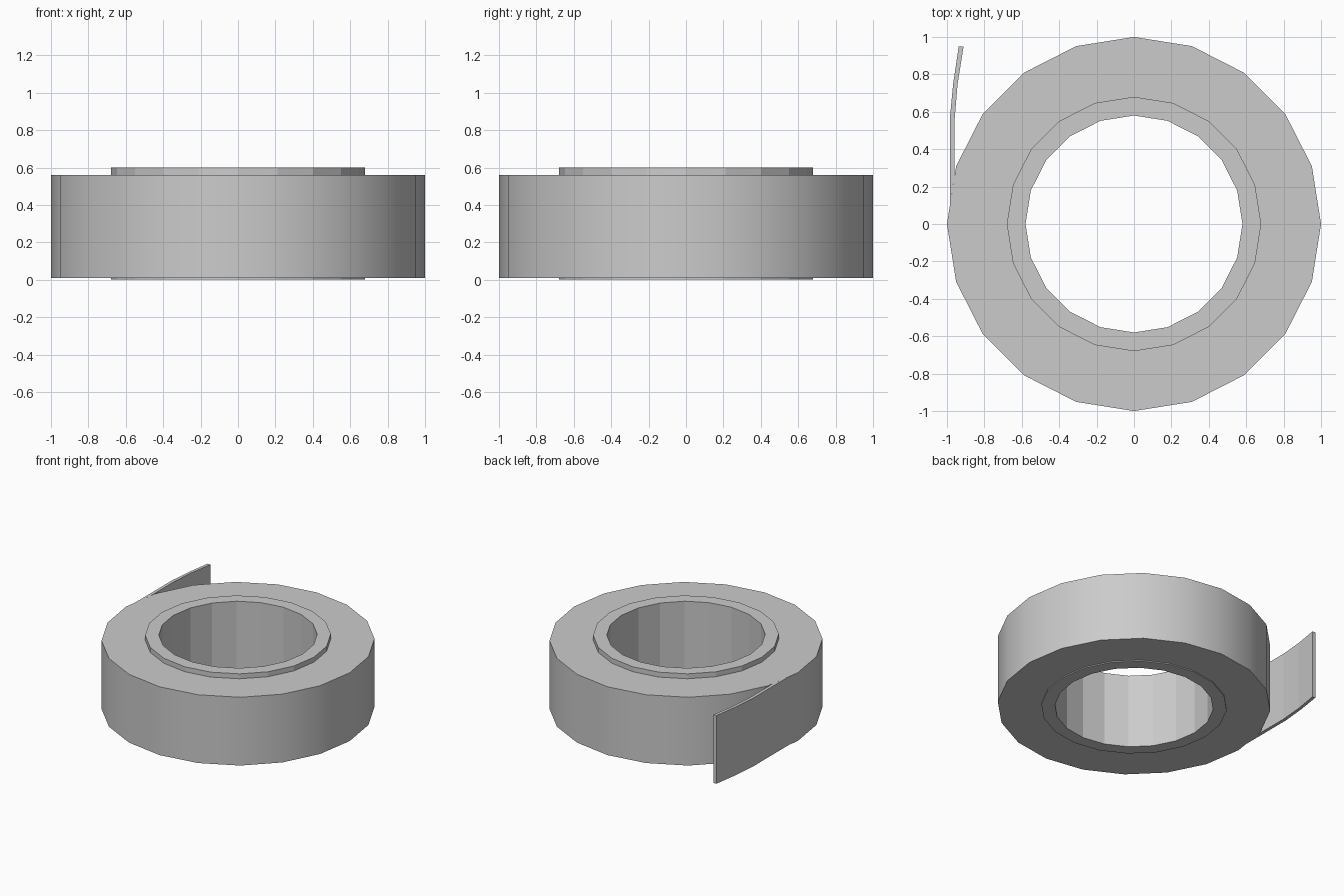
import bpy, bmesh
from math import sin, cos, pi, radians

if "Cube" in bpy.data.objects:
    bpy.data.objects.remove(bpy.data.objects["Cube"])

SIDES = 20
Z0, Z1 = 0.008, 0.56


def make_object(name, bm):
    bmesh.ops.recalc_face_normals(bm, faces=bm.faces[:])
    mesh = bpy.data.meshes.new(name)
    bm.to_mesh(mesh)
    bm.free()
    obj = bpy.data.objects.new(name, mesh)
    bpy.context.collection.objects.link(obj)
    return obj


def ring(name, inner, outer, bottom, top):
    """Square-section low-poly ring."""
    bm = bmesh.new()
    profile = [(inner, bottom), (outer, bottom), (outer, top), (inner, top)]
    loops = []
    for i in range(SIDES):
        a = 2 * pi * i / SIDES
        loops.append([bm.verts.new((r * cos(a), r * sin(a), z)) for r, z in profile])
    for i in range(SIDES):
        a, b = loops[i], loops[(i + 1) % SIDES]
        for k in range(4):
            n = (k + 1) % 4
            bm.faces.new((a[k], b[k], b[n], a[n]))
    return make_object(name, bm)


def strip(name, left, right, bottom, top):
    """Thin upright band between two matching plan-view edges."""
    bm = bmesh.new()
    loops = []
    for l, r in zip(left, right):
        loops.append([bm.verts.new((*p, z)) for p, z in
                      ((l, bottom), (r, bottom), (r, top), (l, top))])
    for a, b in zip(loops, loops[1:]):
        for k in range(4):
            n = (k + 1) % 4
            bm.faces.new((a[k], b[k], b[n], a[n]))
    bm.faces.new(loops[0])
    bm.faces.new(loops[-1])
    return make_object(name, bm)


# Cardboard core, slightly taller than the wound tape
core = ring("core", 0.58, 0.68, 0.0, 0.60)

# Wound tape
tape = ring("tape_roll", 0.68, 1.0, Z0, Z1)
bpy.context.view_layer.objects.active = tape
tape.select_set(True)
bpy.ops.object.shade_smooth_by_angle(angle=radians(30))
tape.select_set(False)

# Loose end peeling off the roll
outer_edge = [(-0.985, 0.095), (-0.985, 0.56), (-0.967, 0.75), (-0.937, 0.95)]
inner_edge = [(-0.959, 0.26), (-0.959, 0.56), (-0.943, 0.75), (-0.911, 0.95)]
strip("loose_tape_end", outer_edge, inner_edge, Z0, Z1)
